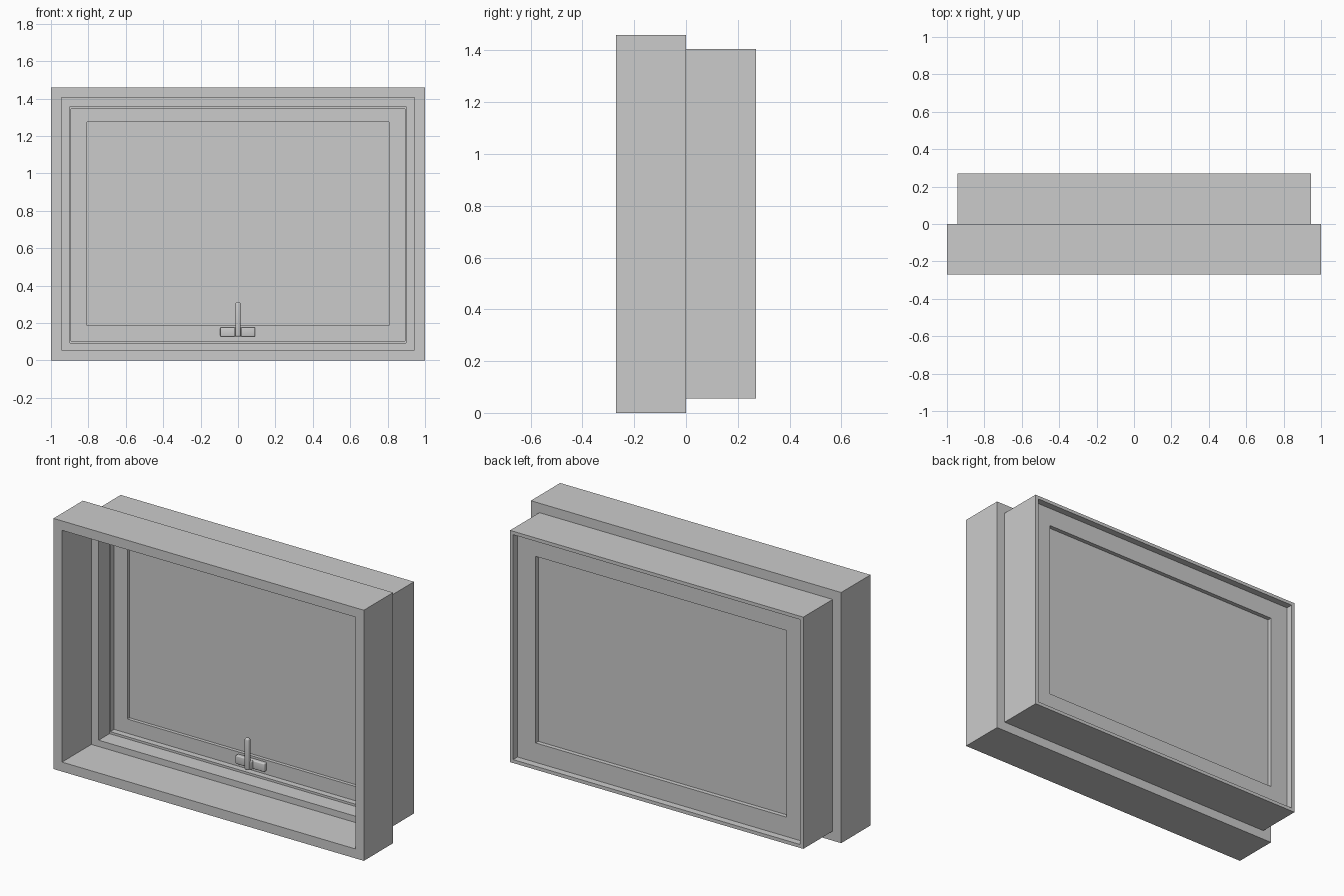
import bpy, bmesh, math
from mathutils import Matrix

if "Cube" in bpy.data.objects:
    bpy.data.objects.remove(bpy.data.objects["Cube"])


def finish(name, bm, smooth=False):
    bmesh.ops.recalc_face_normals(bm, faces=bm.faces)
    me = bpy.data.meshes.new(name)
    bm.to_mesh(me)
    bm.free()
    ob = bpy.data.objects.new(name, me)
    bpy.context.collection.objects.link(ob)
    if smooth:
        bpy.context.view_layer.objects.active = ob
        ob.select_set(True)
        bpy.ops.object.shade_smooth_by_angle(angle=math.radians(35))
        ob.select_set(False)
    return ob


def frame(name, profile):
    """Sweep a closed profile of (half width, bottom, top, y) round a rectangle."""
    bm = bmesh.new()
    rings = [[bm.verts.new(c) for c in
              ((-w, y, b), (w, y, b), (w, y, t), (-w, y, t))]
             for w, b, t, y in profile]
    for i, r in enumerate(rings):
        s = rings[(i + 1) % len(rings)]
        for k in range(4):
            n = (k + 1) % 4
            bm.faces.new((r[k], r[n], s[n], s[k]))
    return finish(name, bm)


def box(name, x0, x1, y0, y1, z0, z1, bevel=0):
    bm = bmesh.new()
    m = Matrix.Translation(((x0 + x1) / 2, (y0 + y1) / 2, (z0 + z1) / 2))
    bmesh.ops.create_cube(bm, size=1,
                          matrix=m @ Matrix.Diagonal((x1 - x0, y1 - y0, z1 - z0, 1)))
    if bevel:
        bmesh.ops.bevel(bm, geom=bm.edges[:], offset=bevel, segments=3,
                        profile=0.5, affect='EDGES')
    return finish(name, bm, bevel > 0)


# Interior lining in front of the window
frame("front_lining", [(1, 0, 1.46, -0.27), (1, 0, 1.46, 0),
                       (0.945, 0.055, 1.405, 0), (0.945, 0.055, 1.405, -0.27)])

# Rebated outer frame: inner opening, stop step, wide rear opening
frame("outer_frame", [(0.945, 0.055, 1.405, 0), (0.945, 0.055, 1.405, 0.27),
                      (0.925, 0.075, 1.385, 0.27), (0.925, 0.075, 1.385, 0.135),
                      (0.893, 0.105, 1.345, 0.135), (0.893, 0.105, 1.345, 0.10),
                      (0.898, 0.092, 1.357, 0.10), (0.898, 0.092, 1.357, 0)])

# Opening sash and its pane
frame("sash", [(0.925, 0.075, 1.385, 0.135), (0.925, 0.075, 1.385, 0.23),
               (0.808, 0.188, 1.275, 0.23), (0.808, 0.188, 1.275, 0.135)])
box("glass_pane", -0.808, 0.808, 0.155, 0.205, 0.188, 1.275)

# Latch: mounting plate, pivot block and upright lever
box("handle_plate", -0.095, 0.092, 0.11, 0.137, 0.127, 0.177, 0.006)
box("handle_pivot", -0.02, 0.02, 0.09, 0.115, 0.127, 0.177, 0.006)
box("handle_lever", -0.014, 0.014, 0.075, 0.1, 0.127, 0.312, 0.009)
